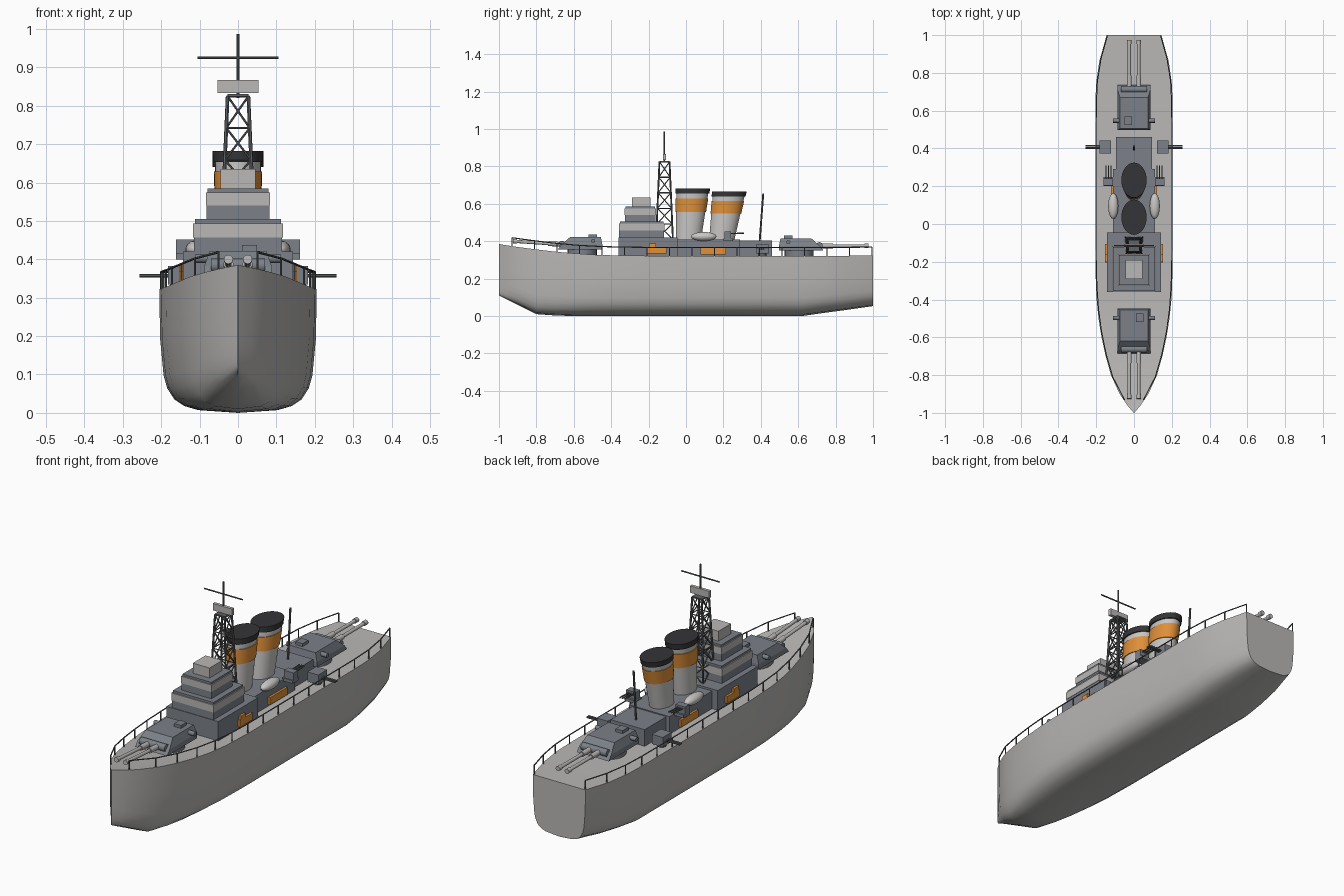
import bpy, bmesh, math
from mathutils import Vector, Matrix

cube = bpy.data.objects.get("Cube")
if cube:
    bpy.data.objects.remove(cube, do_unlink=True)


def material(name, *rgb):
    m = bpy.data.materials.new(name)
    m.use_nodes = True
    m.diffuse_color = (*rgb, 1)
    m.node_tree.nodes["Principled BSDF"].inputs["Base Color"].default_value = (*rgb, 1)
    return m


HULL = material("light grey", 0.49, 0.48, 0.47)
STEEL = material("blue grey", 0.2, 0.22, 0.25)
WHITE = material("pale grey", 0.58, 0.57, 0.56)
ORANGE = material("orange", 0.75, 0.28, 0.04)
BLACK = material("soot black", 0.035, 0.035, 0.038)
METAL = material("dark metal", 0.12, 0.125, 0.13)


def finish(name, bm, mats, smooth=False):
    bmesh.ops.recalc_face_normals(bm, faces=bm.faces)
    me = bpy.data.meshes.new(name)
    bm.to_mesh(me)
    bm.free()
    for m in mats:
        me.materials.append(m)
    ob = bpy.data.objects.new(name, me)
    bpy.context.collection.objects.link(ob)
    if smooth:
        bpy.ops.object.select_all(action='DESELECT')
        ob.select_set(True)
        bpy.context.view_layer.objects.active = ob
        bpy.ops.object.shade_smooth_by_angle(angle=math.radians(35))
    return ob


def frustum(name, low, high, mat):
    """low and high are (half width, y start, y end, z)."""
    bm = bmesh.new()
    a, b = [[bm.verts.new((x, y, z)) for x, y in ((-w, y0), (w, y0), (w, y1), (-w, y1))]
            for w, y0, y1, z in (low, high)]
    bm.faces.new(a)
    bm.faces.new(b)
    for i in range(4):
        j = (i + 1) % 4
        bm.faces.new((a[i], a[j], b[j], b[i]))
    return finish(name, bm, [mat])


def block(name, w, y0, y1, z0, z1, mat, x=0):
    ob = frustum(name, (w, y0, y1, z0), (w, y0, y1, z1), mat)
    ob.data.transform(Matrix.Translation((x, 0, 0)))
    return ob


def rods(name, segments, r, mat, sides=8):
    bm = bmesh.new()
    for p, q in segments:
        p, q = Vector(p), Vector(q)
        d = q - p
        m = Matrix.Translation((p + q) / 2) @ d.to_track_quat('Z', 'Y').to_matrix().to_4x4()
        bmesh.ops.create_cone(bm, cap_ends=True, segments=sides, radius1=r, radius2=r,
                              depth=d.length, matrix=m)
    return finish(name, bm, [mat], True)


# Hull: cross-sections lofted from bow to stern (y, half width, keel, deck)
STATIONS = [(-1, 0.001, 0.11, 0.385), (-0.96, 0.035, 0.09, 0.378), (-0.9, 0.076, 0.06, 0.369),
            (-0.8, 0.122, 0.01, 0.356), (-0.7, 0.15, 0.003, 0.344), (-0.6, 0.172, 0, 0.335),
            (-0.5, 0.188, 0, 0.328), (-0.38, 0.2, 0, 0.324), (-0.2, 0.205, 0, 0.322),
            (0.62, 0.205, 0, 0.322), (0.74, 0.201, 0.017, 0.322), (0.86, 0.184, 0.033, 0.322),
            (1, 0.145, 0.053, 0.324)]
PROFILE = [(1, 1), (0.99, 0.6), (0.945, 0.3), (0.9, 0.2), (0.81, 0.11), (0.68, 0.055), (0.5, 0.022), (0, 0)]
bm = bmesh.new()
rings = []
for y, w, k, d in STATIONS:
    half = [(w * u, k + (d - k) * v) for u, v in PROFILE]
    full = half + [(-x, z) for x, z in reversed(half[:-1])]
    rings.append([bm.verts.new((x, y, z)) for x, z in full])
for a, b in zip(rings, rings[1:]):
    for i in range(len(a)):
        j = (i + 1) % len(a)
        bm.faces.new((a[i], a[j], b[j], b[i]))
bm.faces.new(rings[0])
bm.faces.new(rings[-1])
finish("hull", bm, [HULL], True)


def deck_edge(y):
    for (y0, w0, _, d0), (y1, w1, _, d1) in zip(STATIONS, STATIONS[1:]):
        if y <= y1:
            t = (y - y0) / (y1 - y0)
            return w0 + (w1 - w0) * t, d0 + (d1 - d0) * t


# Deck railings on both sides
for s, side in ((1, "left"), (-1, "right")):
    segs, last = [], None
    for i in range(17):
        y = -0.93 + i * 1.925 / 16
        w, d = deck_edge(y)
        top = (s * (w - 0.005), y, d + 0.045)
        segs.append(((top[0], y, d - 0.005), top))
        if last:
            segs.append((last, top))
        last = top
    rods(side + "_railing", segs, 0.003, METAL, 6)

# Deckhouses
block("forward_deckhouse", 0.143, -0.36, -0.045, 0.3, 0.42, STEEL)
block("middle_deckhouse", 0.112, -0.08, 0.29, 0.3, 0.41, STEEL)
block("aft_deckhouse", 0.094, 0.26, 0.46, 0.3, 0.405, STEEL)

# Bridge tiers: wall, window band, roof
for name, w, y0, y1, z, h in (("lower_bridge", 0.115, -0.357, -0.118, 0.42, 0.085),
                              ("upper_bridge", 0.082, -0.327, -0.162, 0.505, 0.08)):
    block(name + "_wall", w, y0, y1, z, z + h * 0.44, STEEL)
    block(name + "_window_band", w + 0.002, y0 - 0.002, y1 + 0.002, z + h * 0.44, z + h * 0.87, HULL)
    block(name + "_roof", w - 0.003, y0 + 0.003, y1 - 0.003, z + h * 0.87, z + h, STEEL)
block("lookout_cabin", 0.046, -0.29, -0.19, 0.585, 0.635, HULL)

# Lattice mast
MY = -0.115


def mast_corner(i, z):
    t = (z - 0.41) / 0.415
    r = 0.045 - 0.018 * t
    return Vector((r * (1, 1, -1, -1)[i % 4], MY + r * (1, -1, -1, 1)[i % 4], z))


legs, braces = [], []
for i in range(4):
    legs.append((mast_corner(i, 0.41), mast_corner(i, 0.825)))
    for k in range(5):
        z0, z1 = 0.41 + 0.083 * k, 0.41 + 0.083 * (k + 1)
        a, b = mast_corner(i, z0), mast_corner(i + 1, z0)
        c, d = mast_corner(i, z1), mast_corner(i + 1, z1)
        braces += [(a, d), (b, c), (c, d)]
rods("mast_legs", legs, 0.005, METAL, 6)
rods("mast_braces", braces, 0.0028, METAL, 6)
block("mast_platform", 0.028, MY - 0.028, MY + 0.028, 0.822, 0.83, METAL)
block("radar_panel", 0.053, MY - 0.008, MY + 0.008, 0.833, 0.867, HULL)
rods("mast_pole", [((0, MY, 0.82), (0, MY, 0.987))], 0.004, METAL)
rods("mast_yard", [((-0.105, MY, 0.925), (0.105, MY, 0.925))], 0.0035, METAL)
rods("aft_pole", [((0, 0.393, 0.39), (0, 0.413, 0.655))], 0.005, METAL)


# Funnels: raked ellipses that widen upward, with band and cap
def funnel(name, y0, y1, z0, z1):
    steps = [(0, 0, 0), (0.55, 0, 1), (0.55, 0.004, 1), (0.81, 0.004, 1), (0.81, 0, 0),
             (0.9, 0, 2), (0.9, 0.006, 2), (1, 0.006, 2)]
    bm = bmesh.new()
    n = 32
    loops = []
    for t, out, _ in steps:
        rx, ry = 0.05 + 0.011 * t + out, 0.067 + 0.02 * t + out
        loops.append([bm.verts.new((rx * math.cos(a), y0 + (y1 - y0) * t + ry * math.sin(a),
                                    z0 + (z1 - z0) * t))
                      for a in (math.tau * k / n for k in range(n))])
    for a, b, step in zip(loops, loops[1:], steps):
        for i in range(n):
            j = (i + 1) % n
            bm.faces.new((a[i], a[j], b[j], b[i])).material_index = step[2]
    bm.faces.new(loops[0])
    bm.faces.new(loops[-1]).material_index = 2
    finish(name, bm, [WHITE, ORANGE, BLACK], True)


funnel("forward_funnel", 0.012, 0.036, 0.4, 0.682)
funnel("aft_funnel", 0.19, 0.232, 0.4, 0.667)


# Main turrets, modelled facing -y around their centre
def turret(name, y, z, turn, lift):
    parts = [frustum(name + "_lower_body", (0.088, -0.13, 0.108, 0.025), (0.088, -0.11, 0.108, 0.05), STEEL),
             frustum(name + "_upper_body", (0.088, -0.11, 0.108, 0.05), (0.074, -0.065, 0.1, 0.09), STEEL),
             block(name + "_hatch", 0.019, 0.035, 0.08, 0.085, 0.105, STEEL, 0.03),
             rods(name + "_barbette", [((0, 0, -0.02), (0, 0, 0.03))], 0.078, STEEL, 24),
             rods(name + "_rangefinder", [((-0.112, 0.058, 0.07), (0.112, 0.058, 0.07))], 0.011, STEEL, 12),
             rods(name + "_mantlet", [((-0.07, -0.108, 0.052), (0.07, -0.108, 0.052))], 0.018, STEEL, 16)]

    def along(t, x):
        return (x, -0.1 - 0.27 * t, 0.05 + lift * t)
    for label, t0, t1, r in (("sleeves", 0, 0.3, 0.013), ("barrels", 0.2, 0.97, 0.0085), ("muzzles", 0.92, 1, 0.012)):
        parts.append(rods(name + "_" + label, [(along(t0, x), along(t1, x)) for x in (-0.025, 0.025)],
                          r, HULL, 14))
    for ob in parts:
        ob.data.transform(Matrix.Translation((0, y, z)) @ Matrix.Rotation(turn, 4, 'Z'))


turret("forward_turret", -0.555, 0.332, 0, 0.018)
turret("aft_turret", 0.605, 0.325, math.pi, 0)

# Parts repeated on both sides
for s, side in ((1, "left"), (-1, "right")):
    # Broadside guns on the deck
    block(side + "_gun_house", 0.03, 0.373, 0.443, 0.335, 0.383, STEEL, s * 0.152)
    rods(side + "_gun_pedestal", [((s * 0.152, 0.408, 0.31), (s * 0.152, 0.408, 0.34))], 0.022, METAL, 16)
    rods(side + "_gun_barrels", [((s * 0.17, y, 0.357), (s * 0.256, y, 0.357)) for y in (0.402, 0.414)],
         0.005, METAL)
    # Light guns on sponsons
    block(side + "_sponson", 0.03, 0.2, 0.25, 0.4, 0.415, STEEL, s * 0.132)
    block(side + "_light_gun_shield", 0.026, 0.205, 0.24, 0.415, 0.452, STEEL, s * 0.136)
    rods(side + "_light_gun_barrels", [((s * x, 0.22, 0.44), (s * x, 0.31, 0.443))
                                       for x in (0.122, 0.135, 0.148)], 0.0035, METAL)
    # Ship's boat
    bm = bmesh.new()
    bmesh.ops.create_uvsphere(bm, u_segments=20, v_segments=12, radius=1)
    bmesh.ops.transform(bm, verts=bm.verts, matrix=Matrix.Translation((s * 0.11, 0.095, 0.425))
                        @ Matrix.Diagonal((0.027, 0.068, 0.024, 1)))
    finish(side + "_boat", bm, [WHITE], True)
    # Life rafts hung on the deckhouse walls
    for label, x, y0, y1, z0, z1 in (("forward_raft", 0.146, -0.205, -0.105, 0.335, 0.37),
                                     ("raft_pack", 0.146, -0.198, -0.16, 0.37, 0.388),
                                     ("aft_raft", 0.115, 0.078, 0.215, 0.33, 0.367)):
        block(side + "_" + label, 0.008, y0, y1, z0, z1, ORANGE, s * x)
